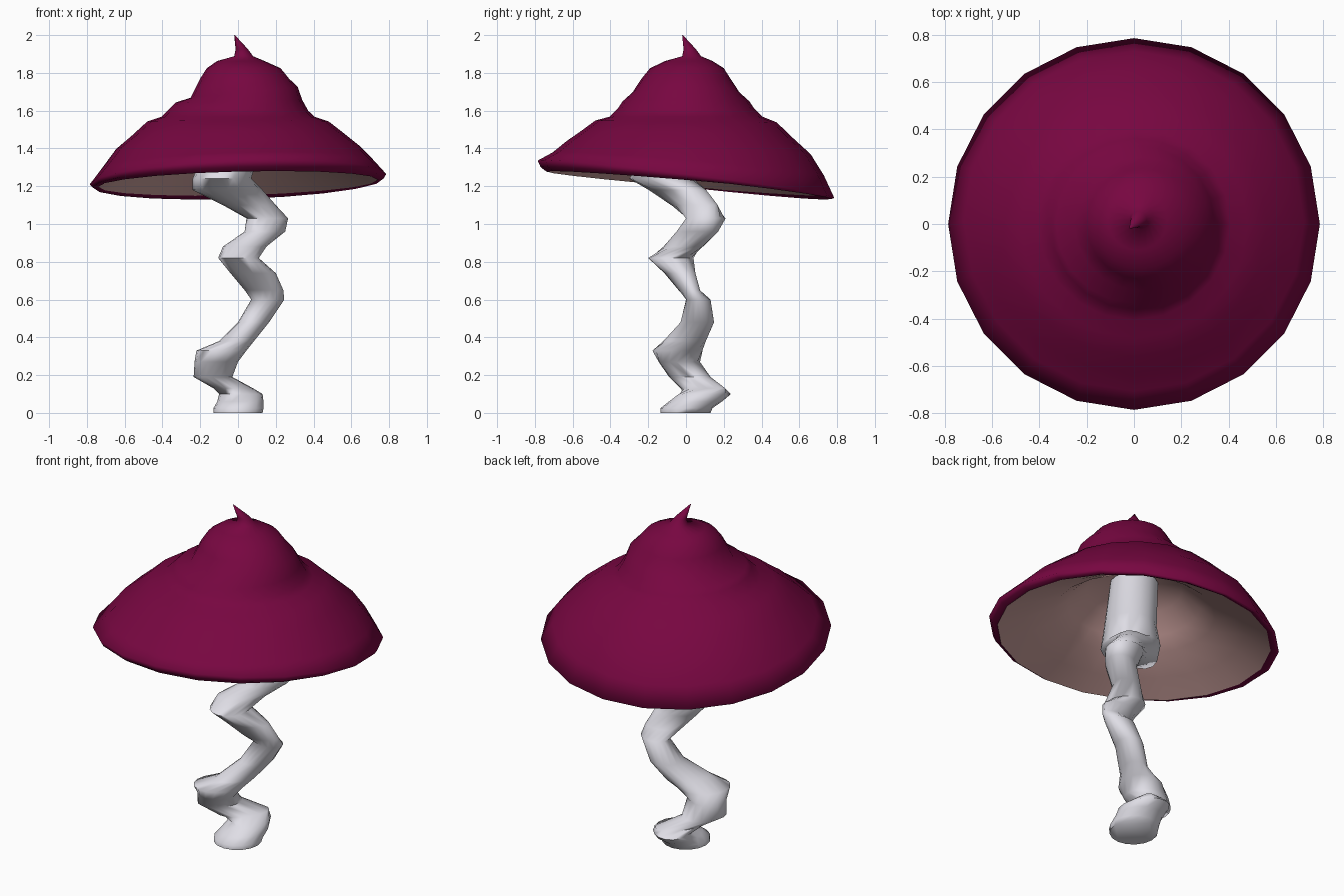
import bpy, bmesh, math

if "Cube" in bpy.data.objects:
    bpy.data.objects.remove(bpy.data.objects["Cube"])


def material(name, rgb):
    m = bpy.data.materials.new(name)
    m.diffuse_color = (*rgb, 1)
    m.use_nodes = True
    m.node_tree.nodes["Principled BSDF"].inputs["Base Color"].default_value = m.diffuse_color
    return m


def loft(name, rings, n, mat=None, start=False, end=False, flip=False, angle=50):
    """Skin rings given as (cx, cy, z, rx, ry, slope_x, slope_y, skew)."""
    bm = bmesh.new()
    loops = []
    for cx, cy, z, rx, ry, sx, sy, skew in rings:
        loop = []
        for i in range(n):
            a = 2 * math.pi * i / n
            dx, dy = rx * math.cos(a), ry * math.sin(a + skew)
            loop.append(bm.verts.new((cx + dx, cy + dy, z + sx * dx + sy * dy)))
        loops.append(loop)
    for a, b in zip(loops, loops[1:]):
        for i in range(n):
            j = (i + 1) % n
            bm.faces.new((a[i], a[j], b[j], b[i]))
    if start:
        bm.faces.new(loops[0][::-1])
    if end:
        bm.faces.new(loops[-1])
    if flip:
        bmesh.ops.reverse_faces(bm, faces=bm.faces[:])
    me = bpy.data.meshes.new(name)
    bm.to_mesh(me)
    bm.free()
    ob = bpy.data.objects.new(name, me)
    bpy.context.collection.objects.link(ob)
    if mat:
        me.materials.append(mat)
    bpy.ops.object.select_all(action='DESELECT')
    ob.select_set(True)
    bpy.context.view_layer.objects.active = ob
    bpy.ops.object.shade_smooth_by_angle(angle=math.radians(angle))
    return ob


crimson = material("cap_crimson", (0.185, 0.002, 0.052))
flesh = material("underside_pink", (0.68, 0.40, 0.38))
pale = material("stem_pale", (0.74, 0.73, 0.79))

# Cap: stepped bell, 20-sided, with a tilted rolled rim and a bent tip
# (cx, cy, radius, z, slope_x, slope_y)
cap = [
    (0, 0, .740, 1.215, .025, -.085),
    (0, 0, .770, 1.217, .030, -.110),
    (0, 0, .785, 1.237, .035, -.126),
    (0, .012, .718, 1.318, .028, -.085),
    (0, .015, .645, 1.405, .012, -.055),
    (0, 0, .560, 1.475, .01, -.025),
    (0, 0, .480, 1.543, 0, -.01),
    (0, 0, .405, 1.568, 0, 0),
    (.01, 0, .362, 1.610, -.03, 0),
    (.005, 0, .335, 1.650, .02, 0),
    (.033, 0, .283, 1.697, .10, 0),
    (.035, 0, .235, 1.770, 0, 0),
    (.030, .005, .195, 1.825, 0, 0),
    (.015, .015, .125, 1.863, 0, 0),
    (.030, .030, .050, 1.888, 0, 0),
    (.020, .020, .033, 1.925, 0, 0),
    (-.018, -.018, .002, 2.0, 0, 0),
]
loft("cap", [(x, y, z, r, r, a, b, 0) for x, y, r, z, a, b in cap], 20, crimson,
     end=True, angle=100)

# Underside of the cap, steeper around the stem
under = [
    (.740, 1.215, -.085), (.60, 1.285, -.06), (.44, 1.36, -.03),
    (.36, 1.42, -.02), (.26, 1.51, 0), (.12, 1.56, 0), (.03, 1.57, 0),
]
loft("cap_underside", [(0, 0, z, r, r, .025 if r > .7 else .015, b, 0) for r, z, b in under],
     20, flesh, end=True, flip=True)

# Crooked stem: extents at each height (z, x min, x max, y min, y max)
stem = [
    (0, -.13, .13, -.135, .13),
    (.025, -.13, .135, -.135, .14),
    (.06, -.11, .135, -.09, .19),
    (.10, -.10, .13, -.04, .24),
    (.13, -.13, .08, -.03, .21),
    (.19, -.235, -.03, -.09, .13),
    (.27, -.23, 0, -.145, .075),
    (.33, -.22, .045, -.18, .09),
    (.38, -.10, .085, -.12, .105),
    (.48, 0, .165, -.03, .15),
    (.60, .07, .245, 0, .13),
    (.65, .035, .24, -.04, .075),
    (.74, -.04, .20, -.115, .05),
    (.82, -.105, .11, -.20, .04),
    (.88, -.08, .15, -.12, .09),
    (.96, .035, .25, -.05, .17),
    (1.03, .045, .265, 0, .21),
    (1.10, -.08, .20, -.08, .17),
    (1.18, -.24, .13, -.20, .11),
    (1.24, -.24, .07, -.30, .04),
    (1.34, -.20, .10, -.24, .06),
    (1.55, -.13, .13, -.13, .13),
]
mids = [((a + b) / 2, (c + d) / 2, z) for z, a, b, c, d in stem]
rings = []
for i, (z, a, b, c, d) in enumerate(stem):
    skew = 0
    if 2 < i < len(stem) - 1:  # cross-section stretches along the local lean
        p, q = mids[i - 1], mids[i + 1]
        tx, ty = ((q[k] - p[k]) / (q[2] - p[2]) for k in (0, 1))
        skew = math.asin(tx * ty / math.sqrt((1 + tx * tx) * (1 + ty * ty)))
    rings.append((*mids[i], (b - a) / 2, (d - c) / 2, 0, 0, skew))
loft("stem", rings, 16, pale, start=True, end=True, angle=80)
